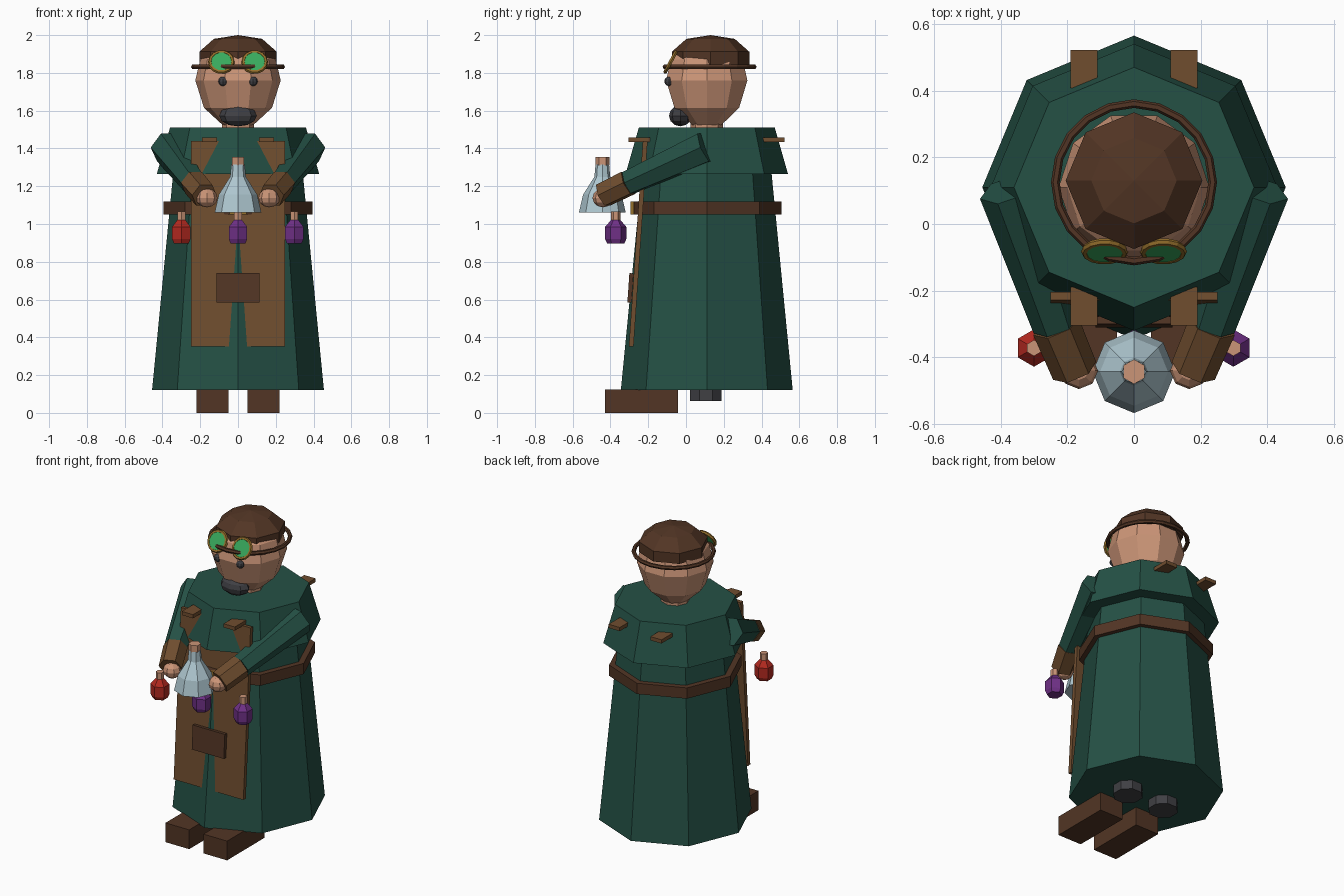
import bpy, bmesh
from math import sin, cos, pi, radians
from mathutils import Vector, Matrix

cube = bpy.data.objects.get("Cube")
if cube:
    bpy.data.objects.remove(cube, do_unlink=True)


def material(name, r, g, b):
    m = bpy.data.materials.new(name)
    m.use_nodes = True
    m.diffuse_color = (r, g, b, 1)
    bsdf = next(n for n in m.node_tree.nodes if n.type == 'BSDF_PRINCIPLED')
    bsdf.inputs["Base Color"].default_value = (r, g, b, 1)
    return m


GREEN = material("dark_green_cloth", .018, .082, .06)
LEATHER = material("brown_leather", .16, .075, .028)
DARK = material("dark_brown_leather", .085, .036, .018)
SKIN = material("skin_and_cork", .6, .3, .185)
GREY = material("charcoal", .05, .05, .057)
GLASS = material("pale_glass", .43, .58, .64)
PURPLE = material("purple_potion", .16, .03, .24)
RED = material("red_potion", .45, .022, .014)
LENS = material("green_lens", .04, .4, .11)
GOLD = material("brass", .3, .16, .025)


def finish(bm, name, mat, matrix=Matrix()):
    bmesh.ops.remove_doubles(bm, verts=bm.verts, dist=1e-5)
    bmesh.ops.recalc_face_normals(bm, faces=bm.faces)
    mesh = bpy.data.meshes.new(name)
    bm.to_mesh(mesh)
    bm.free()
    mesh.materials.append(mat)
    ob = bpy.data.objects.new(name, mesh)
    ob.matrix_world = matrix
    bpy.context.collection.objects.link(ob)
    return ob


def lathe(name, mat, profile, sides, x=0, y=0, phase=0, matrix=None):
    """Spin (radius, height) points round z and close both ends."""
    bm = bmesh.new()
    rings = []
    for r, z in profile:
        angles = [phase + 2 * pi * i / sides for i in range(sides)]
        rings.append([bm.verts.new((r * cos(a), r * sin(a), z)) for a in angles])
    for low, high in zip(rings, rings[1:]):
        for i in range(sides):
            j = (i + 1) % sides
            bm.faces.new((low[i], low[j], high[j], high[i]))
    for ring, (r, z) in ((rings[0], profile[0]), (rings[-1], profile[-1])):
        if r > 0:
            bm.faces.new(ring)
    return finish(bm, name, mat, matrix or Matrix.Translation((x, y, 0)))


def box(name, mat, centre, size, tilt=0):
    bm = bmesh.new()
    bmesh.ops.create_cube(bm, size=1, matrix=Matrix.Diagonal((*size, 1)))
    return finish(bm, name, mat, Matrix.Translation(centre) @ Matrix.Rotation(tilt, 4, 'X'))


def ball(name, mat, centre, size, u=8, v=6):
    bm = bmesh.new()
    bmesh.ops.create_uvsphere(bm, u_segments=u, v_segments=v, radius=1,
                              matrix=Matrix.Diagonal((*size, 1)))
    return finish(bm, name, mat, Matrix.Translation(centre))


def tube(name, mat, start, end, r1, r2, sides=6, phase=0):
    start, end = Vector(start), Vector(end)
    way = end - start
    turn = way.to_track_quat('Z', 'Y').to_matrix().to_4x4()
    return lathe(name, mat, [(r1, 0), (r2, way.length)], sides, phase=phase,
                 matrix=Matrix.Translation(start) @ turn)


def ring(name, mat, radius, thick, sides, matrix, minor=6):
    profile = [(radius + thick * cos(2 * pi * k / minor), thick * sin(2 * pi * k / minor))
               for k in range(minor + 1)]
    ob = lathe(name, mat, profile, sides, matrix=matrix)
    # the seam caps are not wanted on a closed ring
    bm = bmesh.new()
    bm.from_mesh(ob.data)
    bmesh.ops.delete(bm, geom=[f for f in bm.faces if len(f.verts) > 4], context='FACES_ONLY')
    bmesh.ops.recalc_face_normals(bm, faces=bm.faces)
    bm.to_mesh(ob.data)
    bm.free()
    return ob


BODY_Y = .11

# Robe, cape and belt
lathe("robe", GREEN, [(.455, .12), (.34, 1.3)], 8, y=BODY_Y)
lathe("cape", GREEN, [(.43, 1.265), (.36, 1.51)], 8, y=BODY_Y)
lathe("belt", DARK, [(.395, 1.05), (.395, 1.12)], 8, y=BODY_Y)
box("belt_buckle", GOLD, (0, -.284, 1.085), (.09, .02, .07))

# Apron with pocket
box("apron", LEATHER, (0, -.253, .895), (.5, .025, 1.09), -.068)
box("apron_pocket", DARK, (0, -.294, .662), (.23, .022, .155), -.068)

# Head and face
lathe("neck", SKIN, [(.085, 1.48), (.085, 1.56)], 8, y=BODY_Y)
lathe("head", SKIN, [(.08, 1.523), (.18, 1.615), (.226, 1.76), (.2, 1.87), (.12, 1.95)],
      10, y=BODY_Y)
ball("beard", GREY, (0, -.03, 1.573), (.1, .06, .056))

# Cap and goggle strap
lathe("cap", DARK, [(.205, 1.845), (.205, 1.912), (.128, 1.98), (0, 2)], 8, y=.13)
ring("goggle_strap", DARK, .236, .013, 20, Matrix.Translation((0, .125, 1.832)))

# Flask held in front
FLASK_Y = -.443
lathe("flask", GLASS, [(.124, 1.06), (.102, 1.155), (.042, 1.25), (.036, 1.315)], 8, y=FLASK_Y)
lathe("flask_cork", SKIN, [(.037, 1.31), (.037, 1.355)], 6, y=FLASK_Y, phase=pi / 6)

# Small hanging potions
for name, x, mat in (("right", -.3, RED), ("middle", 0, PURPLE), ("left", .298, PURPLE)):
    lathe(name + "_potion", mat, [(.045, .897), (.056, .92), (.056, .985), (.024, 1.022)],
          6, x=x, y=-.372, phase=pi / 2)
    lathe(name + "_potion_cork", SKIN, [(.024, 1.02), (.024, 1.065)], 6,
          x=x, y=-.372, phase=pi / 2)

# Paired parts
for side, s in (("left", 1), ("right", -1)):
    # Arm
    cuff = (s * .235, -.305, 1.218)
    wrist = (s * .178, -.44, 1.152)
    tube(side + "_sleeve", GREEN, (s * .375, .105, 1.405), cuff, .092, .07)
    tube(side + "_cuff", LEATHER, cuff, wrist, .073, .07)
    ball(side + "_hand", SKIN, (s * .165, -.44, 1.138), (.057, .055, .05))

    # Boot and leg
    box(side + "_boot", DARK, (s * .136, -.235, .0625), (.17, .385, .125))
    lathe(side + "_leg", GREY, [(.09, .062), (.09, .2)], 8, x=s * .135, y=.105, phase=pi / 8)

    # Shoulder straps, front and back
    box(side + "_front_strap", LEATHER, (s * .15, -.247, 1.447), (.08, .115, .024))
    box(side + "_back_strap", LEATHER, (s * .15, .465, 1.447), (.08, .115, .024))

    # Eye and goggle
    ball(side + "_eye", GREY, (s * .08, -.09, 1.755), (.025, .025, .025), 8, 6)
    place = Matrix.Translation((s * .088, -.082, 1.857)) @ Matrix.Rotation(radians(62), 4, 'X')
    ring(side + "_goggle_rim", GOLD, .06, .011, 14, place)
    lathe(side + "_goggle_lens", LENS, [(.058, -.008), (.058, .008)], 14, matrix=place)
